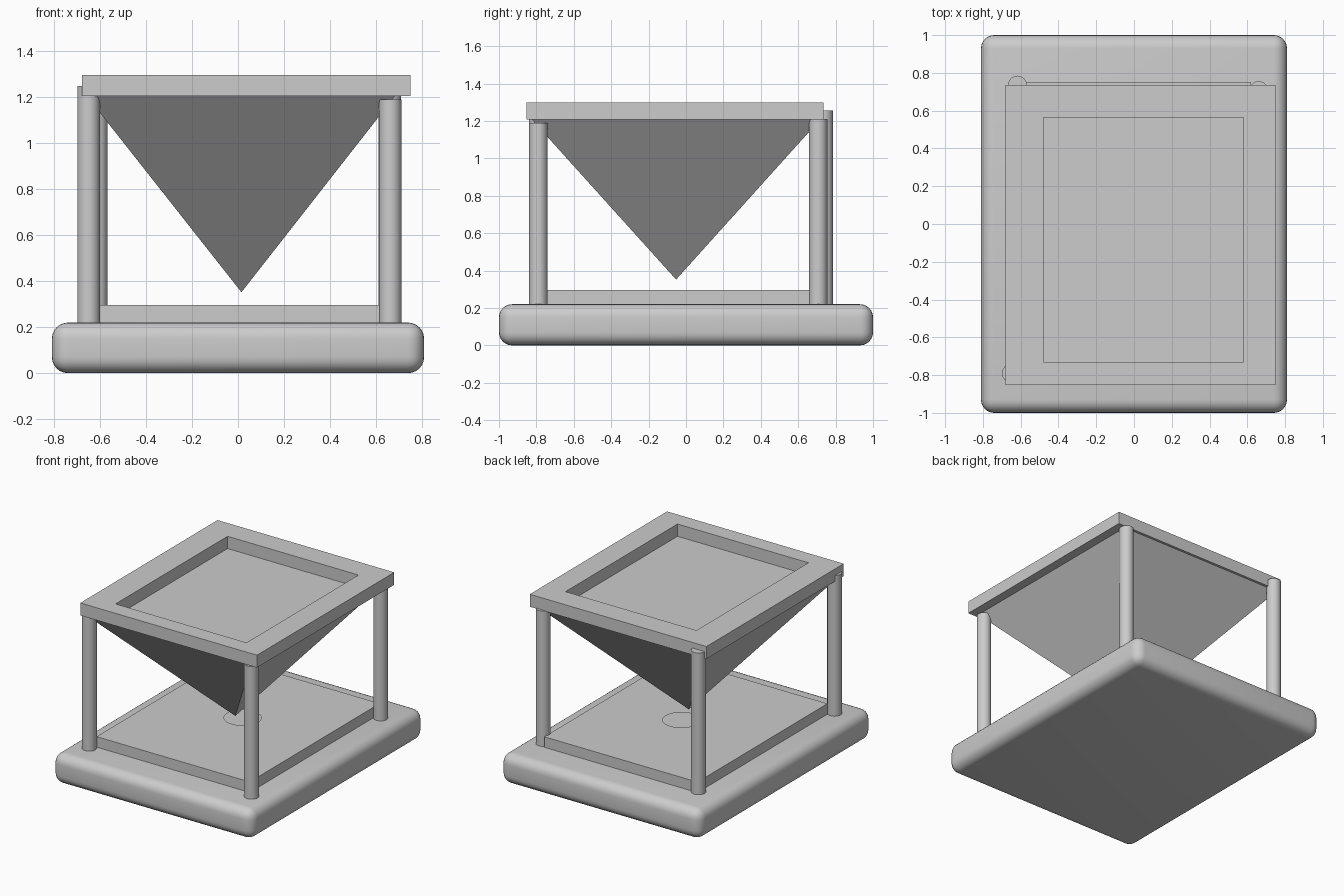
import bpy
import bmesh
from math import pi
from mathutils import Matrix, Vector

cube = bpy.data.objects.get("Cube")
if cube:
    bpy.data.objects.remove(cube, do_unlink=True)

GREY = (0.604, 0.604, 0.604, 1.0)
grey = bpy.data.materials.new("plain_grey")
grey.use_nodes = True
grey.diffuse_color = GREY
grey.node_tree.nodes["Principled BSDF"].inputs["Base Color"].default_value = GREY


def add_object(name, bm, smooth=False):
    bmesh.ops.recalc_face_normals(bm, faces=bm.faces)
    mesh = bpy.data.meshes.new(name)
    bm.to_mesh(mesh)
    bm.free()
    mesh.materials.append(grey)
    obj = bpy.data.objects.new(name, mesh)
    bpy.context.scene.collection.objects.link(obj)
    if smooth:
        bpy.ops.object.select_all(action="DESELECT")
        obj.select_set(True)
        bpy.context.view_layer.objects.active = obj
        bpy.ops.object.shade_smooth_by_angle(angle=pi / 5)
    return obj


def box_mesh(low, high):
    low, high = Vector(low), Vector(high)
    bm = bmesh.new()
    place = Matrix.Translation((low + high) / 2) @ Matrix.Diagonal((*(high - low), 1))
    bmesh.ops.create_cube(bm, size=1, matrix=place)
    return bm


# Rounded base slab
bm = box_mesh((-0.81, -1, 0), (0.81, 1, 0.22))
bmesh.ops.bevel(bm, geom=bm.edges[:], offset=0.07, segments=6, profile=0.5, affect="EDGES")
add_object("base", bm, smooth=True)

# Raised plate on the base
add_object("base_plate", box_mesh((-0.62, -0.75, 0.2), (0.62, 0.753, 0.297)))

# Thin disc floating just above the plate
bm = bmesh.new()
bmesh.ops.create_circle(bm, cap_ends=True, segments=32, radius=0.127,
                        matrix=Matrix.Translation((0.015, 0.032, 0.306)))
add_object("disc", bm)

# Four posts of slightly different heights
BOTTOM = 0.2
posts = {
    "front_left_post": (0.663, -0.79, 1.19),
    "front_right_post": (-0.65, -0.79, 1.25),
    "back_left_post": (0.66, 0.707, 1.21),
    "back_right_post": (-0.617, 0.736, 1.257),
}
for name, (x, y, top) in posts.items():
    bm = bmesh.new()
    bmesh.ops.create_cone(bm, cap_ends=True, segments=32, radius1=0.049, radius2=0.049,
                          depth=top - BOTTOM,
                          matrix=Matrix.Translation((x, y, (top + BOTTOM) / 2)))
    add_object(name, bm, smooth=True)


# Rectangular frame with an off-centre opening
def rectangle(x0, x1, y0, y1):
    return [(x0, y0), (x1, y0), (x1, y1), (x0, y1)]


outer = rectangle(-0.68, 0.75, -0.852, 0.735)
inner = rectangle(-0.48, 0.58, -0.73, 0.565)
bm = bmesh.new()
rings = [[bm.verts.new((x, y, z)) for x, y in loop]
         for loop, z in ((outer, 1.207), (outer, 1.298), (inner, 1.298), (inner, 1.207))]
for i, ring in enumerate(rings):
    following = rings[(i + 1) % len(rings)]
    for j in range(4):
        k = (j + 1) % 4
        bm.faces.new((ring[j], ring[k], following[k], following[j]))
add_object("top_frame", bm)

# Inverted pyramid hanging under the frame
bm = bmesh.new()
corners = [bm.verts.new((x, y, 1.208)) for x, y in rectangle(-0.66, 0.685, -0.825, 0.718)]
apex = bm.verts.new((0.015, -0.053, 0.352))
bm.faces.new(corners)
for j in range(4):
    bm.faces.new((corners[j], corners[(j + 1) % 4], apex))
add_object("hopper", bm)
